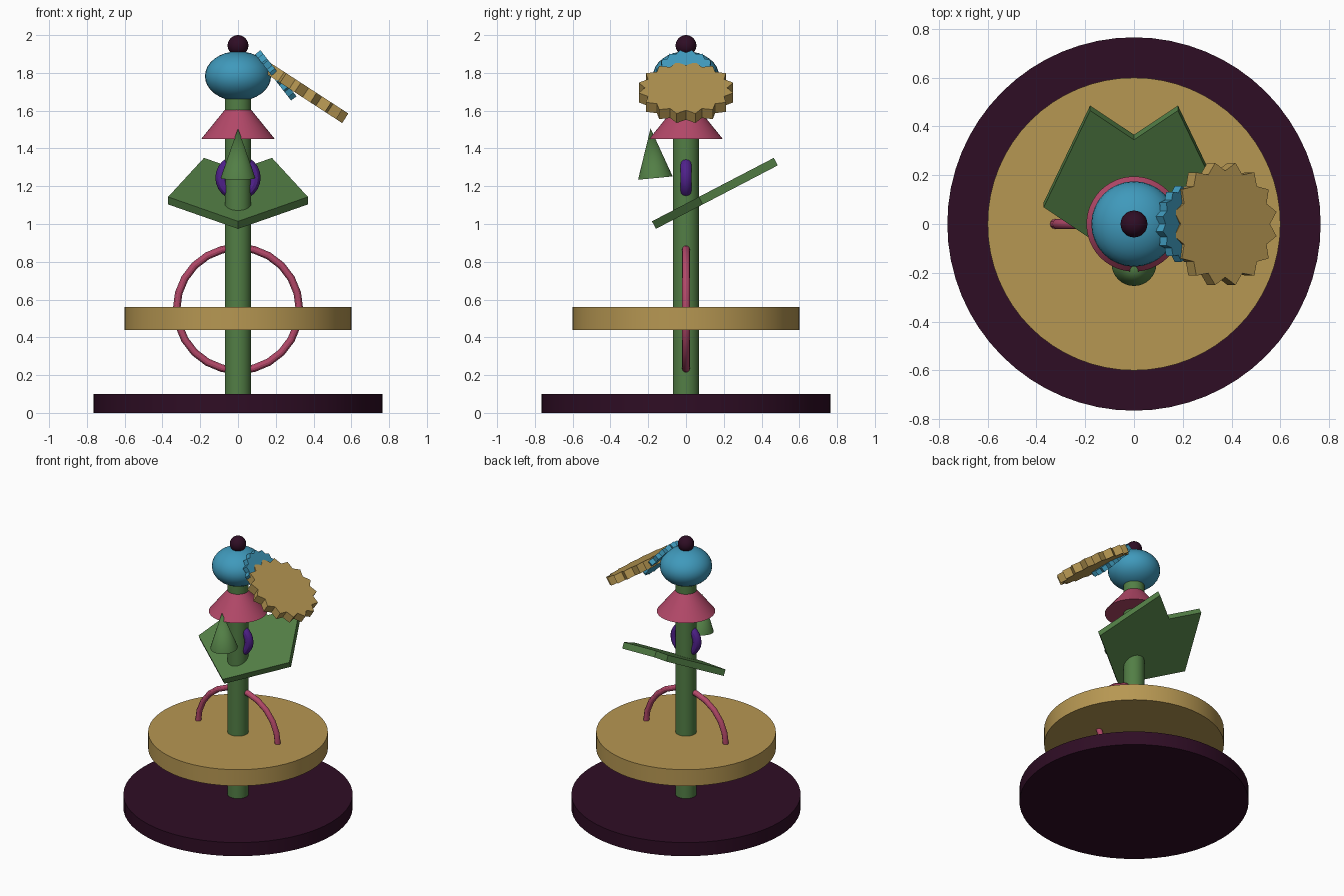
import bpy
import bmesh
from math import cos, sin, pi, radians

cube = bpy.data.objects.get("Cube")
if cube:
    bpy.data.objects.remove(cube, do_unlink=True)


def material(name, color):
    mat = bpy.data.materials.new(name)
    mat.use_nodes = True
    rgba = (*color, 1.0)
    mat.diffuse_color = rgba
    for node in mat.node_tree.nodes:
        if node.type == 'BSDF_PRINCIPLED':
            node.inputs["Base Color"].default_value = rgba
    return mat


PLUM = material("dark_plum", (0.028, 0.004, 0.018))
GOLD = material("gold", (0.47, 0.31, 0.085))
GREEN = material("leaf_green", (0.085, 0.21, 0.06))
PINK = material("rose_pink", (0.45, 0.065, 0.14))
BLUE = material("sky_blue", (0.05, 0.32, 0.50))
PURPLE = material("purple", (0.08, 0.015, 0.26))


def finish(name, mat, smooth=True):
    obj = bpy.context.active_object
    obj.name = name
    obj.data.materials.append(mat)
    if smooth:
        bpy.ops.object.shade_smooth_by_angle(angle=radians(30))
    return obj


def cylinder(name, radius, bottom, top, mat, sides=64):
    bpy.ops.mesh.primitive_cylinder_add(vertices=sides, radius=radius, depth=top - bottom,
                                        location=(0, 0, (top + bottom) / 2))
    return finish(name, mat)


def ring(name, major, minor, z, mat):
    bpy.ops.mesh.primitive_torus_add(major_radius=major, minor_radius=minor,
                                     major_segments=24, minor_segments=12,
                                     location=(0, 0, z), rotation=(pi / 2, 0, 0))
    return finish(name, mat)


def ball(name, radius, z, mat, flatten=1.0):
    bpy.ops.mesh.primitive_uv_sphere_add(segments=32, ring_count=16, radius=radius,
                                         location=(0, 0, z))
    bpy.context.active_object.scale.z = flatten
    return finish(name, mat)


def plate(name, outline, low, high, location, rotation, mat):
    """Extrude a flat outline from local height low to high."""
    bm = bmesh.new()
    face = bm.faces.new([bm.verts.new((x, y, low)) for x, y in outline])
    new = bmesh.ops.extrude_face_region(bm, geom=[face])["geom"]
    verts = [g for g in new if isinstance(g, bmesh.types.BMVert)]
    bmesh.ops.translate(bm, verts=verts, vec=(0, 0, high - low))
    bmesh.ops.recalc_face_normals(bm, faces=bm.faces)
    mesh = bpy.data.meshes.new(name)
    bm.to_mesh(mesh)
    bm.free()
    obj = bpy.data.objects.new(name, mesh)
    bpy.context.collection.objects.link(obj)
    obj.location = location
    obj.rotation_euler = rotation
    mesh.materials.append(mat)
    return obj


def toothed_disc(name, outer, inner, half, location, tilt, mat, teeth=16):
    outline = []
    for i in range(teeth * 2):
        a = pi * (i + 1) / teeth
        r = inner if i % 2 else outer
        outline.append((r * cos(a), r * sin(a)))
    return plate(name, outline, -half, half, location, (0, radians(tilt), 0), mat)


# Base, shelf and pole
cylinder("base", 0.765, 0, 0.1, PLUM)
cylinder("shelf_disc", 0.6, 0.44, 0.56, GOLD)
cylinder("pole", 0.07, 0.1, 1.7, GREEN, 32)

# Rings threaded by the pole
ring("large_ring", 0.325, 0.02, 0.55, PINK)
ring("small_ring", 0.09, 0.03, 1.245, PURPLE)

# Tilted notched plate
half_outline = [(0.18, 0.524), (0.37, 0.077)]
notched = [(0, -0.203)] + half_outline[::-1] + [(0, 0.389)] + [(-x, y) for x, y in half_outline]
plate("notched_plate", notched, -0.045, 0, (0, 0, 1.108), (radians(27.5), 0, 0), GREEN)

# Leaning spike in front of the pole
bpy.ops.mesh.primitive_cone_add(vertices=32, radius1=0.092, radius2=0, depth=0.265,
                                location=(0, -0.175, 1.375), rotation=(radians(5.5), 0, 0))
finish("front_spike", GREEN)

# Collar, head and top ball
bpy.ops.mesh.primitive_cone_add(vertices=48, radius1=0.195, radius2=0.068, depth=0.157,
                                location=(0, 0, 1.5285))
finish("collar", PINK)
ball("head", 0.175, 1.783, BLUE, 0.75)
ball("top_ball", 0.055, 1.945, PLUM)

# Toothed discs hanging off the left side of the head
toothed_disc("small_toothed_disc", 0.158, 0.138, 0.018, (0.2, 0, 1.787), 52, BLUE)
toothed_disc("large_toothed_disc", 0.255, 0.218, 0.03, (0.358, 0, 1.696), 33, GOLD)
for name in ("small_toothed_disc", "large_toothed_disc"):
    # Turn a half tooth so a gap points straight outward
    obj = bpy.data.objects[name]
    for v in obj.data.vertices:
        x, y = v.co.x, v.co.y
        a = pi / 16
        if abs(y) < 1e-4 and x > 0 and x < 0.15:
            break
